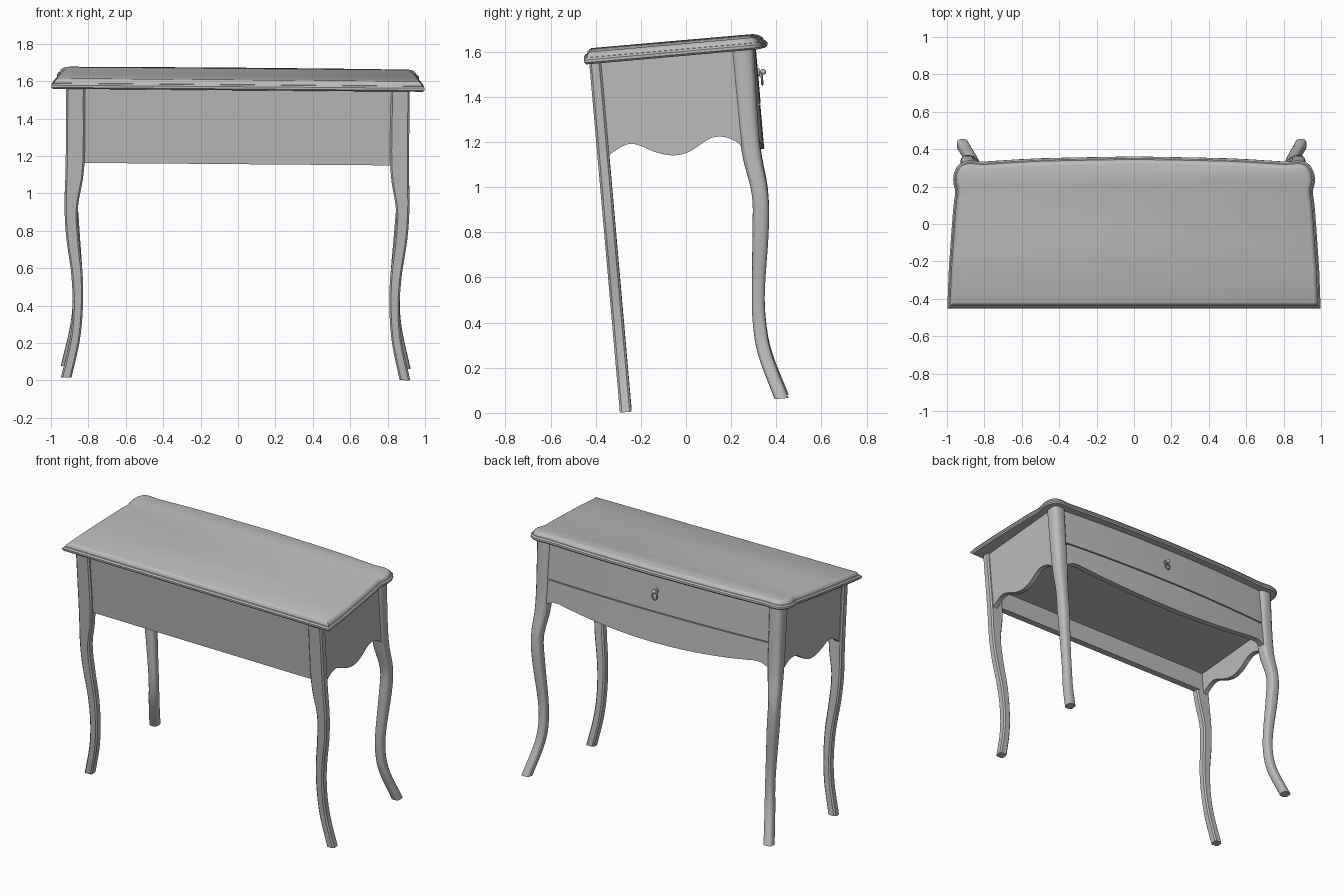
import bpy, bmesh, math
from mathutils import Matrix, Vector

if "Cube" in bpy.data.objects:
    bpy.data.objects.remove(bpy.data.objects["Cube"], do_unlink=True)

grey = bpy.data.materials.new("plain grey")
grey.use_nodes = True
grey.diffuse_color = (0.5, 0.5, 0.5, 1)
grey.node_tree.nodes["Principled BSDF"].inputs["Base Color"].default_value = (0.5, 0.5, 0.5, 1)

# The whole table leans slightly
TILT = (Matrix.Translation((-0.013, 0, 0)) @ Matrix.Rotation(math.radians(0.47), 4, 'Y')
        @ Matrix.Rotation(math.radians(5), 4, 'X'))


def finish(name, bm, smooth=True):
    bmesh.ops.recalc_face_normals(bm, faces=bm.faces)
    bm.transform(TILT)
    mesh = bpy.data.meshes.new(name)
    bm.to_mesh(mesh)
    bm.free()
    mesh.materials.append(grey)
    ob = bpy.data.objects.new(name, mesh)
    bpy.context.collection.objects.link(ob)
    if smooth:
        bpy.ops.object.select_all(action='DESELECT')
        ob.select_set(True)
        bpy.context.view_layer.objects.active = ob
        bpy.ops.object.shade_smooth_by_angle(angle=math.radians(30))
    return ob


def loft(name, rings, smooth=True):
    """Skin a row of closed rings and cap both ends."""
    bm = bmesh.new()
    rows = [[bm.verts.new(p) for p in ring] for ring in rings]
    n = len(rows[0])
    for a, b in zip(rows, rows[1:]):
        for i in range(n):
            j = (i + 1) % n
            bm.faces.new((a[i], a[j], b[j], b[i]))
    bm.faces.new(rows[0])
    bm.faces.new(rows[-1])
    return finish(name, bm, smooth)


def spline(pts, steps):
    """Smooth curve through the points."""
    p = [Vector(q) for q in pts]
    p = [2 * p[0] - p[1]] + p + [2 * p[-1] - p[-2]]
    out = []
    for a, b, c, d in zip(p, p[1:], p[2:], p[3:]):
        for k in range(steps):
            t = k / steps
            out.append(b + (c - a) * t / 2 + (2 * a - 5 * b + 4 * c - d) * t**2 / 2
                       + (3 * b - a - 3 * c + d) * t**3 / 2)
    return out + [p[-2]]


def rounded_rect(cx, cy, z, hx, hy, r, seg):
    ring = []
    for q, (sx, sy) in enumerate(((1, 1), (-1, 1), (-1, -1), (1, -1))):
        for k in range(seg + 1):
            a = (q + k / seg) * math.pi / 2
            ring.append((cx + sx * (hx - r) + r * math.cos(a),
                         cy + sy * (hy - r) + r * math.sin(a), z))
    return ring


# Legs: centre x, centre y, height, half width, half depth
back_path = [(.868, -.265, 1.585, .05, .026), (.868, -.265, 1.17, .05, .026),
             (.886, -.265, .95, .036, .026), (.877, -.265, .78, .034, .026),
             (.852, -.265, .58, .03, .026), (.847, -.265, .4, .027, .026),
             (.862, -.265, .23, .027, .026), (.905, -.265, .034, .028, .026)]
front_path = [(.868, .39, 1.585, .05, .05), (.868, .387, 1.17, .046, .043),
              (.886, .411, .95, .036, .036), (.877, .4, .78, .035, .036),
              (.852, .367, .52, .03, .029), (.847, .359, .37, .028, .029),
              (.862, .372, .23, .029, .03), (.905, .428, .034, .03, .031)]
for side, s in (("left", 1), ("right", -1)):
    for name, path, share, seg in (("panel_side", back_path, .35, 1), ("drawer_side", front_path, .7, 3)):
        rings = [rounded_rect(s * p[0], p[1], p[2], p[3], p[4], share * min(p[3], p[4]), seg)
                 for p in spline(path, 4)]
        loft(f"{name}_leg_{side}", rings)

# Table top: shaped outline with a moulded edge
half = [Vector((.998, -.313))] + spline(
    [(.99, -.1), (.967, .22), (.956, .31), (.966, .36), (.963, .41), (.937, .458),
     (.89, .479), (.83, .476), (.78, .476), (.5, .492), (0, .502)], 3)
outline = half + [Vector((-p.x, p.y)) for p in reversed(half[:-1])]


def inset(pts, d, z):
    ring = []
    for i, p in enumerate(pts):
        e = (p - pts[i - 1]).normalized()
        f = (pts[(i + 1) % len(pts)] - p).normalized()
        n1, n2 = Vector((-e.y, e.x)), Vector((-f.y, f.x))
        q = p + (n1 + n2) * d / (1 + n1.dot(n2))
        ring.append((q.x, q.y, z))
    return ring


moulding = [(.03, 1.584), (.008, 1.584), (0, 1.592), (0, 1.604), (.008, 1.613),
            (.014, 1.614), (.018, 1.626), (.027, 1.634), (.036, 1.638)]
loft("table_top", [inset(outline, d, z) for d, z in moulding])


# Walls under the top
def wall(name, sections):
    """Each section: outer xy, inner xy, bottom, top."""
    loft(name, [[(*o, lo), (*o, hi), (*i, hi), (*i, lo)] for o, i, lo, hi in sections])


TOP, SEAM = 1.585, 1.335
wall("plain_panel", [((x, -.275), (x, -.235), 1.185, TOP) for x in (-.83, .83)])

scallop = spline([(-.25, 1.16), (-.217, 1.188), (-.134, 1.216), (-.028, 1.167), (.05, 1.148),
                  (.12, 1.16), (.206, 1.206), (.257, 1.213), (.306, 1.198), (.35, 1.165)], 4)
for side, s in (("left", 1), ("right", -1)):
    wall(f"side_apron_{side}", [((s * .902, y), (s * .868, y), z, TOP) for y, z in scallop])

# Bowed drawer front above a curved lower apron
lower, drawer = [], []
for k in range(33):
    x = -.83 + 1.66 * k / 32
    t = abs(x) / .83
    bow = .417 + .03 * (1 - t * t)
    dip = 1.135 + .065 * min(t / .92, 1)**2 - .03 * max(0, (t - .92) / .08)
    lower.append(((x, bow), (x, bow - .035), dip, SEAM - .004))
    drawer.append(((x, bow + .002), (x, bow - .035), SEAM + .003, TOP))
wall("lower_apron", lower)
wall("drawer_front", drawer)
wall("drawer_bottom", [((x, -.25), (x, .41), SEAM - .015, SEAM + .015) for x in (-.88, .88)])

# Drawer pull: plate, knob and hanging drop
bm = bmesh.new()
out = Matrix.Rotation(math.pi / 2, 4, 'X')
bmesh.ops.create_cone(bm, cap_ends=True, segments=16, radius1=.018, radius2=.018, depth=.008,
                      matrix=Matrix.Translation((0, .452, 1.475)) @ out)
bmesh.ops.create_cone(bm, cap_ends=True, segments=12, radius1=.007, radius2=.007, depth=.02,
                      matrix=Matrix.Translation((0, .46, 1.475)) @ out)
bmesh.ops.create_uvsphere(bm, u_segments=12, v_segments=8, radius=.013,
                          matrix=Matrix.Translation((0, .472, 1.475)))
finish("pull_knob", bm)
bm = bmesh.new()
rows = []
for i in range(16):
    a = i * math.tau / 16
    rows.append([bm.verts.new(((.018 + .005 * math.cos(b)) * math.sin(a), .464 + .005 * math.sin(b),
                               1.443 + (.023 + .005 * math.cos(b)) * math.cos(a)))
                 for b in (j * math.tau / 8 for j in range(8))])
for i in range(16):
    for j in range(8):
        bm.faces.new((rows[i - 1][j - 1], rows[i][j - 1], rows[i][j], rows[i - 1][j]))
finish("pull_ring", bm)
